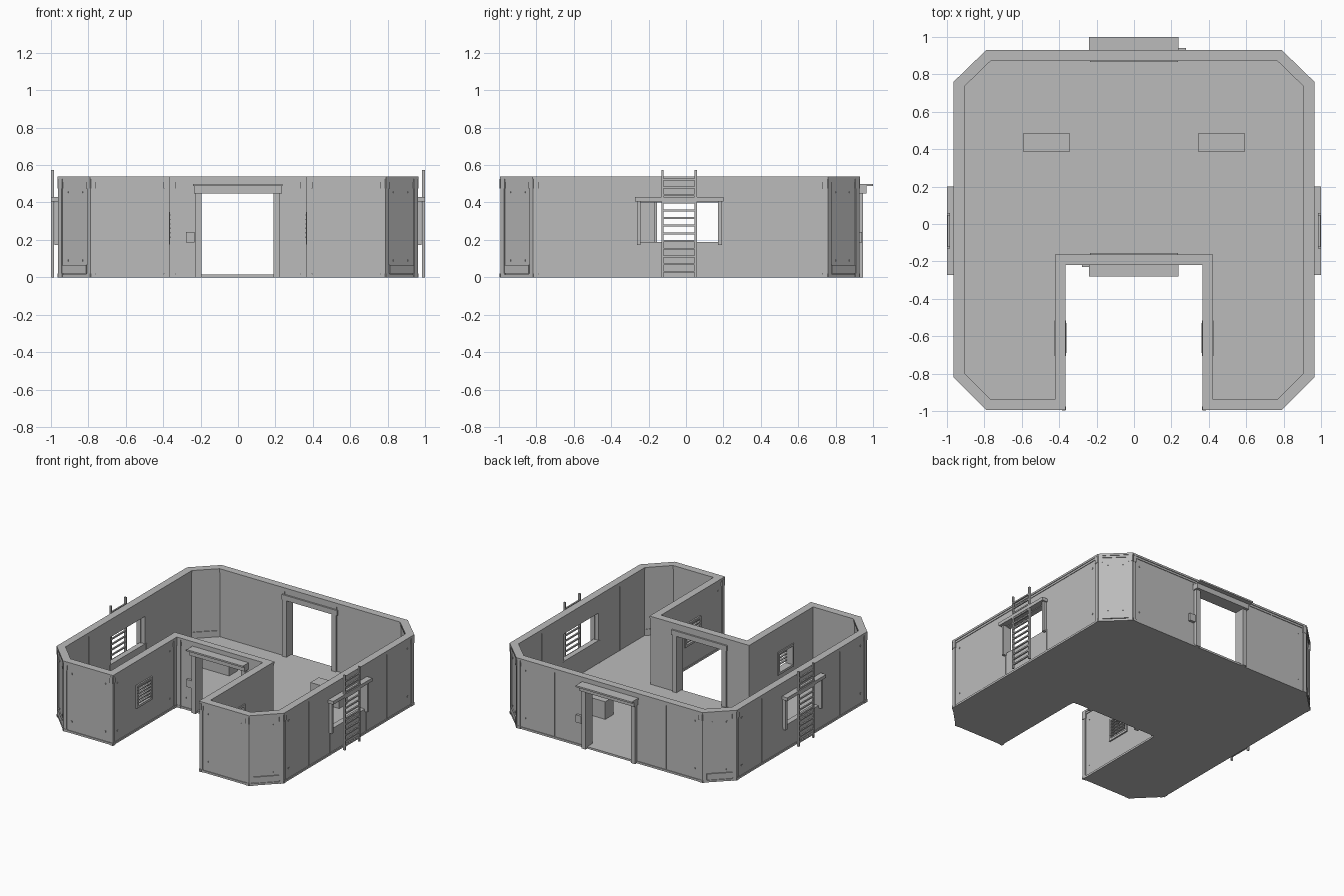
import bpy, bmesh, math
from mathutils import Vector

if "Cube" in bpy.data.objects:
    bpy.data.objects.remove(bpy.data.objects["Cube"], do_unlink=True)

grey = bpy.data.materials.new("wall grey")
grey.use_nodes = True
colour = (0.5, 0.5, 0.5, 1)
grey.diffuse_color = colour
grey.node_tree.nodes["Principled BSDF"].inputs["Base Color"].default_value = colour

# Right-hand half of the plan, mirrored into a full counter-clockwise outline
half = [(0.365, -0.22), (0.365, -0.995), (0.79, -0.995),
        (0.965, -0.82), (0.965, 0.76), (0.79, 0.93)]
outline = [Vector(p) for p in half] + [Vector((-x, y)) for x, y in reversed(half)]
COUNT = len(outline)


def normal(d):
    return Vector((d.y, -d.x))


def inset(amount):
    """Outline moved inward with mitred corners."""
    result = []
    for i, p in enumerate(outline):
        n1 = normal((p - outline[i - 1]).normalized())
        n2 = normal((outline[(i + 1) % COUNT] - p).normalized())
        result.append(p - (n1 + n2) * amount / (1 + n1.dot(n2)))
    return result


def finish(name, bm):
    bmesh.ops.recalc_face_normals(bm, faces=bm.faces)
    mesh = bpy.data.meshes.new(name)
    bm.to_mesh(mesh)
    bm.free()
    mesh.materials.append(grey)
    obj = bpy.data.objects.new(name, mesh)
    bpy.context.collection.objects.link(obj)
    return obj


def ring(name, outer, inner, z0, z1):
    """Band following the plan between two insets."""
    bm = bmesh.new()
    loops = [[bm.verts.new((p.x, p.y, z)) for p in inset(a)]
             for a, z in ((outer, z0), (outer, z1), (inner, z1), (inner, z0))]
    for k in range(4):
        a, b = loops[k], loops[(k + 1) % 4]
        for i in range(COUNT):
            j = (i + 1) % COUNT
            bm.faces.new((a[i], a[j], b[j], b[i]))
    return finish(name, bm)


def add_box(bm, lo, hi):
    lo, hi = Vector(lo), Vector(hi)
    verts = bmesh.ops.create_cube(bm, size=1)["verts"]
    for v in verts:
        v.co = (lo + hi) / 2 + v.co * (hi - lo)
    return verts


def boxes(name, items):
    bm = bmesh.new()
    for lo, hi in items:
        add_box(bm, lo, hi)
    return finish(name, bm)


# Floor slab
bm = bmesh.new()
base = bm.faces.new([bm.verts.new((p.x, p.y, 0)) for p in inset(0.004)])
top = bmesh.ops.extrude_face_region(bm, geom=[base])["geom"]
for v in top:
    if isinstance(v, bmesh.types.BMVert):
        v.co.z = 0.015
finish("floor", bm)

# Walls with door and window openings
walls = ring("walls", 0.01, 0.052, 0.01, 0.53)
openings = [
    ((-0.2, -0.4, 0.015), (0.195, 1.1, 0.45)),
    ((-1.1, -0.245, 0.19), (-0.8, 0.175, 0.4)),
    ((0.8, -0.245, 0.19), (1.1, 0.175, 0.4)),
    ((-0.5, -0.69, 0.19), (0.5, -0.53, 0.335)),
]
for lo, hi in openings:
    cutter = boxes("opening_cutter", [(lo, hi)])
    cutter.hide_render = True
    mod = walls.modifiers.new("opening", "BOOLEAN")
    mod.operation, mod.solver, mod.object = "DIFFERENCE", "EXACT", cutter
    bpy.context.view_layer.objects.active = walls
    bpy.ops.object.modifier_apply(modifier=mod.name)
    bpy.data.objects.remove(cutter, do_unlink=True)

ring("wall_cap", 0, 0.058, 0.525, 0.54)
ring("upper_trim", 0.005, 0.055, 0.51, 0.526)

# Corner posts, foot plates, seams and bolts, laid out along every wall
posts, plates, seams, bolts = (bmesh.new() for _ in range(4))
for i, p in enumerate(outline):
    edge = outline[(i + 1) % COUNT] - p
    length, d = edge.length, edge.normalized()
    n = normal(d)

    def along(bm, t, width, out, deep, z0, z1):
        for v in add_box(bm, (t - width / 2, -deep, z0), (t + width / 2, -out, z1)):
            v.co = (*(p + d * v.co.x + n * v.co.y), v.co.z)

    for t in (0.015, length - 0.015):
        along(posts, t, 0.026, 0.003, 0.02, 0, 0.515)
        along(posts, t, 0.034, 0.001, 0.02, 0.475, 0.526)
        along(posts, t, 0.034, 0.001, 0.02, 0, 0.02)
    if length < 0.3:
        along(plates, length / 2, 0.18, 0.002, 0.02, 0.02, 0.065)
        along(plates, length / 2, 0.18, 0.045, 0.058, 0.02, 0.065)
    if length > 1:
        for t in (0.2, 0.36, 0.64, 0.8):
            along(seams, length * t, 0.008, 0.007, 0.055, 0.015, 0.188)
            if abs(t - 0.5) > 0.2 or abs(p.y) > 0.9:
                along(seams, length * t, 0.008, 0.007, 0.055, 0.188, 0.51)
    for t in (0.07, length - 0.07):
        for z in (0.09, 0.455):
            along(bolts, t, 0.009, 0.006, 0.02, z - 0.005, z + 0.005)
finish("corner_posts", posts)
finish("chamfer_foot_plates", plates)
finish("panel_seams", seams)
finish("wall_bolts", bolts)

# Door frames, canopies and switch boxes, front and back
for side, face, s in (("front", -0.22, -1), ("back", 0.93, 1)):
    def slab(x0, x1, inner, outer, z0, z1):
        ys = sorted((face + s * inner, face + s * outer))
        return (x0, ys[0], z0), (x1, ys[1], z1)
    boxes(side + "_door_frame", [
        slab(-0.23, -0.195, -0.065, 0.015, 0, 0.46),
        slab(0.19, 0.225, -0.065, 0.015, 0, 0.46),
        slab(-0.235, 0.235, -0.065, 0.035, 0.448, 0.488)])
    reach = 0.07 if s > 0 else 0.06
    boxes(side + "_door_canopy", [slab(-0.24, 0.237, -0.02, reach, 0.488, 0.5)])
    x = s * 0.255
    boxes(side + "_switch_box", [slab(x - 0.023, x + 0.023, -0.02, 0.01, 0.185, 0.242)])

for side, s in (("left", 1), ("right", -1)):
    def slab(x0, x1, y0, y1, z0, z1):
        xs = sorted((s * x0, s * x1))
        return (xs[0], y0, z0), (xs[1], y1, z1)

    # Side window surround
    boxes(side + "_window_frame", [
        slab(0.945, 0.98, -0.262, -0.242, 0.172, 0.405),
        slab(0.945, 0.98, 0.17, 0.192, 0.172, 0.405)])
    boxes(side + "_window_canopy", [slab(0.945, 1.0, -0.272, 0.2, 0.405, 0.43)])

    # Ladder
    boxes(side + "_ladder_rails", [slab(0.985, 1.0, y - 0.006, y + 0.006, 0, 0.575)
                                   for y in (-0.125, 0.052)])
    boxes(side + "_ladder_rungs", [slab(0.987, 0.998, -0.125, 0.052, z, z + 0.01)
                                   for z in (0.025 + 0.041 * k for k in range(13))])

    # Slatted window facing the entrance bay
    boxes(side + "_bay_window_frame", [
        slab(0.364, 0.425, -0.705, -0.688, 0.175, 0.35),
        slab(0.364, 0.425, -0.532, -0.515, 0.175, 0.35),
        slab(0.364, 0.425, -0.69, -0.53, 0.175, 0.192),
        slab(0.364, 0.425, -0.69, -0.53, 0.333, 0.35)])
    boxes(side + "_bay_window_slats", [slab(0.36, 0.375, -0.69, -0.53, z, z + 0.007)
                                       for z in (0.21 + 0.024 * k for k in range(6))])

    # Storage crate on the floor
    boxes(side + "_crate", [slab(0.345, 0.59, 0.385, 0.487, 0.014, 0.15)])
